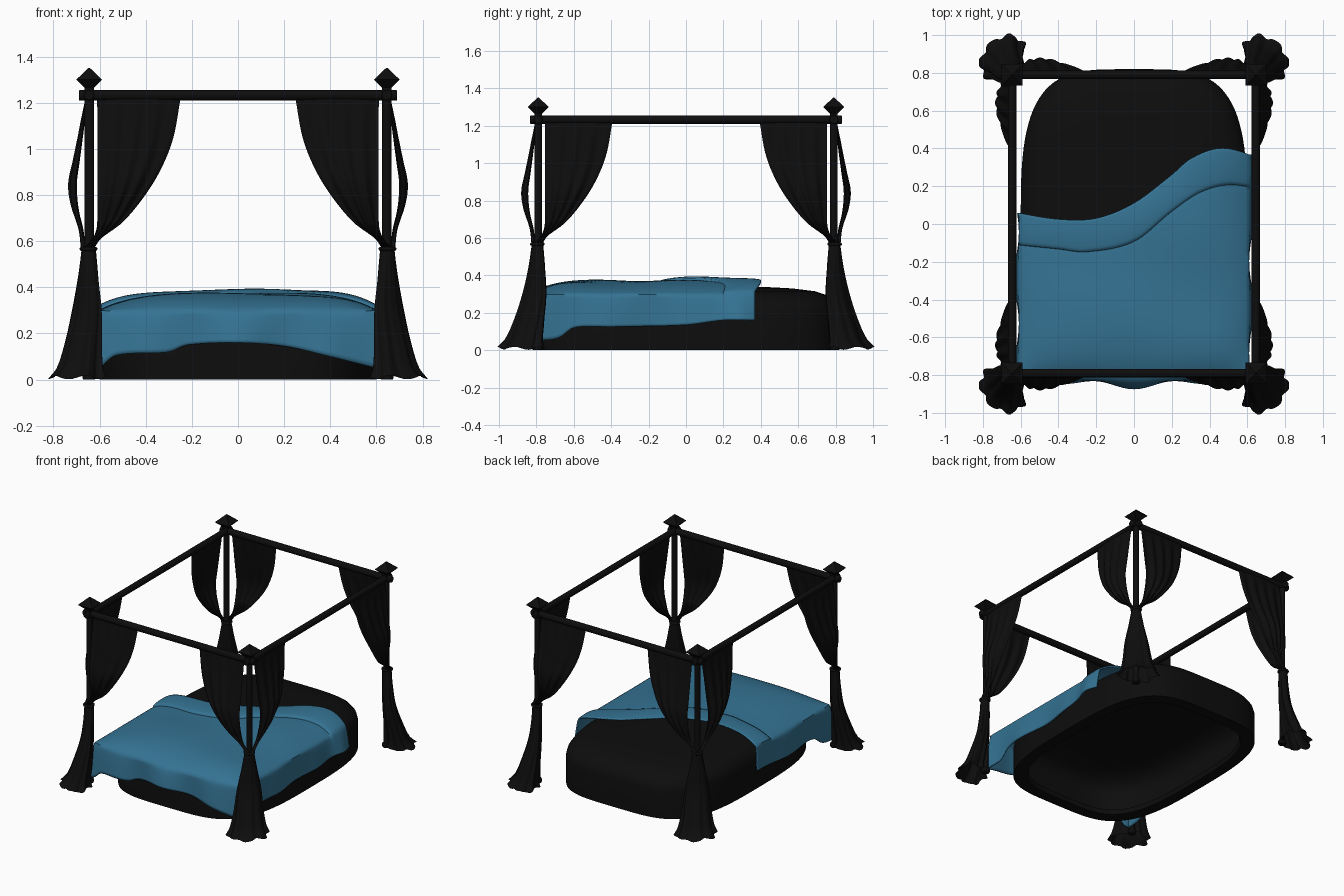
import bpy, bmesh, math
from mathutils import Vector

if "Cube" in bpy.data.objects:
    bpy.data.objects.remove(bpy.data.objects["Cube"])

PX, PY = 0.645, 0.79          # post axis


def material(name, col):
    m = bpy.data.materials.new(name)
    m.diffuse_color = (*col, 1)
    m.use_nodes = True
    m.node_tree.nodes["Principled BSDF"].inputs["Base Color"].default_value = m.diffuse_color
    return m


BLACK = material("black", (0.004, 0.004, 0.004))
BLUE = material("blue", (0.035, 0.17, 0.29))


def finish(ob, mat, angle=40):
    ob.data.materials.append(mat)
    bpy.ops.object.select_all(action='DESELECT')
    ob.select_set(True)
    bpy.context.view_layer.objects.active = ob
    if angle:
        bpy.ops.object.shade_smooth_by_angle(angle=math.radians(angle))
    return ob


def loft(name, rows, mat, closed=False, cap=False, angle=40):
    """Surface through rows of points; closed joins each row into a ring."""
    bm = bmesh.new()
    vs = [[bm.verts.new(p) for p in r] for r in rows]
    n = len(rows[0])
    for a, b in zip(vs, vs[1:]):
        for i in range(n if closed else n - 1):
            j = (i + 1) % n
            bm.faces.new((a[i], a[j], b[j], b[i]))
    if cap:
        bm.faces.new(vs[-1])
    bmesh.ops.recalc_face_normals(bm, faces=bm.faces[:])
    me = bpy.data.meshes.new(name)
    bm.to_mesh(me)
    bm.free()
    ob = bpy.data.objects.new(name, me)
    bpy.context.collection.objects.link(ob)
    return finish(ob, mat, angle)


def rod(name, a, b, r, sides=20):
    a, b = Vector(a), Vector(b)
    bpy.ops.mesh.primitive_cylinder_add(vertices=sides, radius=r, depth=(b - a).length, location=(a + b) / 2)
    ob = bpy.context.object
    ob.name = name
    ob.rotation_euler = (b - a).to_track_quat('Z', 'Y').to_euler()
    bev = ob.modifiers.new("bevel", 'BEVEL')
    bev.width, bev.segments = 0.006, 2
    return finish(ob, BLACK)


def curve(pts):
    """Smooth interpolation through (t, value) pairs."""
    pts = sorted(pts)

    def slope(i):
        a, b = pts[max(i - 1, 0)], pts[min(i + 1, len(pts) - 1)]
        return (b[1] - a[1]) / (b[0] - a[0])

    def f(t):
        t = min(max(t, pts[0][0]), pts[-1][0])
        i = next(k for k in range(len(pts) - 1) if t <= pts[k + 1][0])
        (t0, v0), (t1, v1) = pts[i], pts[i + 1]
        h = t1 - t0
        s = (t - t0) / h
        return ((2*s**3 - 3*s*s + 1) * v0 + (s**3 - 2*s*s + s) * h * slope(i)
                + (3*s*s - 2*s**3) * v1 + (s**3 - s*s) * h * slope(i + 1))
    return f


# --- mattress base: rounded outline with bowed ends, hollow underneath
def outline(inset, z, n=96):
    ring = []
    for i in range(n):
        a = 2 * math.pi * i / n
        c, s = math.cos(a), math.sin(a)
        x = math.copysign(abs(c) ** 0.5, c) * 0.6
        y = math.copysign(abs(s) ** 0.62, s) * 0.82
        ring.append((x * (1 - inset / 0.6), y * (1 - inset / 0.82), z))
    return ring


profile = [(0.09, 0.03), (0.08, 0), (0, 0), (0, 0.2), (0.008, 0.235), (0.03, 0.268), (0.07, 0.295),
           (0.13, 0.315), (0.25, 0.33), (0.4, 0.338), (0.55, 0.34)]
loft("mattress", [outline(*p) for p in profile], BLACK, closed=True, cap=True)

# --- blanket: draped sheet with turned-back cuff
edge = curve([(-.65, .065), (-.4, .025), (-.2, .03), (0, .11), (.2, .26), (.3, .345), (.45, .4), (.6, .37), (.66, .32)])
fold = curve([(-.65, -.105), (-.4, -.13), (-.25, -.145), (0, -.09), (.2, .07), (.35, .17), (.5, .21), (.66, .19)])
hem_front = curve([(-.6, .05), (-.53, .105), (-.3, .12), (-.22, .15), (0, .16), (.2, .145), (.4, .1), (.6, .05)])
hem_side = curve([(-.8, .05), (-.68, .065), (-.6, .12), (-.4, .125), (0, .135), (.2, .16), (.36, .16)])


def blanket_point(p, q):
    """p: -1..1 across the top, beyond it down the sides; q: <0 foot drop, 0..1 body, 1..2 cuff."""
    sx, sy = max(0, abs(p) - 1) / 0.3, max(0, -q) / 0.3
    s = max(sx, sy)
    pc, side = max(-1, min(1, p)), math.copysign(1, p)
    x = 0.605 * pc
    foot = -0.785 - 0.045 * (1 - pc * pc)
    qc = max(0, q)
    y = foot + (fold(x) - foot) * qc if qc <= 1 else fold(x) + (edge(x) - fold(x)) * (qc - 1)
    near = min(1, (y - foot) / 0.35)
    crown = (1 - abs(pc) ** 5) * (1 - (1 - near) ** 4)
    z = 0.295 + 0.068 * crown
    z += crown * (0.005 * math.sin(6 * x - 5 * y) + 0.004 * math.sin(11 * y + 3 * x + 1))
    if q > 1.001:                                   # cuff is a second layer
        z += (0.008 + 0.014 * math.sin(math.pi * min(1, (q - 1) * 0.85)) ** 0.5) * (1 - s)
    if s > 0:
        hem = hem_side(y) if sx > sy else hem_front(x)
        if sx > 0 and sy > 0:
            hem = 0.05
        z += (hem - z) * s
        t = s ** 0.6
        if sx > 0:
            wave = 0.012 + 0.012 * math.sin(13 * y + side)
            if side > 0:
                wave += 0.055 * math.exp(-((y - 0.28) / 0.1) ** 2)
            x += side * t * wave * min(1, sx / s)
        if sy > 0:
            y -= t * (0.02 + 0.02 * math.cos(15 * x) * (1 - pc * pc)) * min(1, sy / s)
    return (x, y, z)


ps = [-1.3 + 2.6 * i / 104 for i in range(105)]
qs = [-0.3 + 0.03 * i for i in range(10)] + [i / 40 for i in range(41)] + [1.02 + 0.98 * i / 14 for i in range(15)]
blanket = loft("blanket", [[blanket_point(p, q) for p in ps] for q in qs], BLUE, angle=60)
sol = blanket.modifiers.new("thickness", 'SOLIDIFY')
sol.thickness, sol.offset = 0.01, 0

# --- canopy rails
for s in (-1, 1):
    rod("end_rail", (-0.69, s * PY, 1.232), (0.69, s * PY, 1.232), 0.023)
    rod("side_rail", (s * PX, -0.835, 1.232), (s * PX, 0.835, 1.232), 0.022)

# --- curtain profiles: reach along rail, outward billow, tail section
reach = curve([(1.225, .397), (1.05, .365), (.92, .315), (.8, .243), (.68, .143), (.61, .05), (.565, .02)])
near_edge = curve([(1.225, .035), (.68, .035), (.62, .02), (.565, -.025)])
billow = curve([(1.225, .015), (1.1, .035), (.95, .065), (.85, .085), (.76, .075), (.65, .04), (.565, .03)])
tail_off = curve([(.57, .004), (.45, .008), (.3, .022), (.15, .055), (.05, .085), (.01, .103)])
tail_wide = curve([(.57, .03), (.45, .05), (.3, .078), (.15, .095), (.05, .115), (.01, .135)])
tail_deep = curve([(.57, .03), (.45, .034), (.3, .042), (.15, .06), (.05, .075), (.01, .1)])


def panel(name, place):
    rows = []
    for i in range(37):
        z = 1.225 - 0.66 * i / 36
        a, b = near_edge(z), reach(z)
        row = []
        for k in range(41):
            u = k / 40
            out = billow(z) * math.sin(math.pi * (0.22 + 0.58 * u))
            out += 0.006 * math.sin(u * 26 + 2 * z) * min(1, i / 6)
            row.append(place(a + (b - a) * u, out, z))
        rows.append(row)
    loft(name, rows, BLACK, angle=60)


def tail(name, sx, sy):
    rows = []
    for i in range(29):
        v = i / 28
        z = 0.57 - 0.56 * v
        off, w, d = tail_off(z), tail_wide(z), tail_deep(z)
        ring = []
        for k in range(72):
            a = 2 * math.pi * k / 72
            f = 1 + 0.09 * math.cos(7 * a + 1) * v + 0.03 * math.cos(13 * a)
            t, r = w * f * math.cos(a) * 0.7071, d * f * math.sin(a) * 0.7071
            ring.append((sx * (PX + off * 0.5 + t + r), sy * (PY + off * 0.87 - t + r),
                         z + 0.008 * v * math.cos(5 * a)))
        rows.append(ring)
    loft(name, rows, BLACK, closed=True, angle=60)


# --- the four corners: post, finial, tied curtain
for sx in (-1, 1):
    for sy in (-1, 1):
        x, y = sx * PX, sy * PY
        rod("post", (x, y, 0.01), (x, y, 1.25), 0.02)
        rod("post_foot", (x, y, 0), (x, y, 0.03), 0.028)
        square = [(1, 1), (-1, 1), (-1, -1), (1, -1)]
        loft("finial", [[(x + r * a, y + r * b, z) for a, b in square] for r, z in
                        ((.02, 1.24), (.02, 1.265), (.056, 1.3), (.004, 1.35))],
             BLACK, closed=True, cap=True, angle=0)
        panel("end_curtain", lambda s, o, z: (sx * (PX - s), sy * (PY + o), z))
        panel("side_curtain", lambda s, o, z: (sx * (PX + o), sy * (PY - s), z))
        tail("curtain_tail", sx, sy)
        bpy.ops.mesh.primitive_torus_add(location=(x + sx * .003, y + sy * .005, 0.567), major_radius=0.03,
                                         minor_radius=0.009, major_segments=32, minor_segments=10)
        bpy.context.object.name = "curtain_tie"
        finish(bpy.context.object, BLACK)
